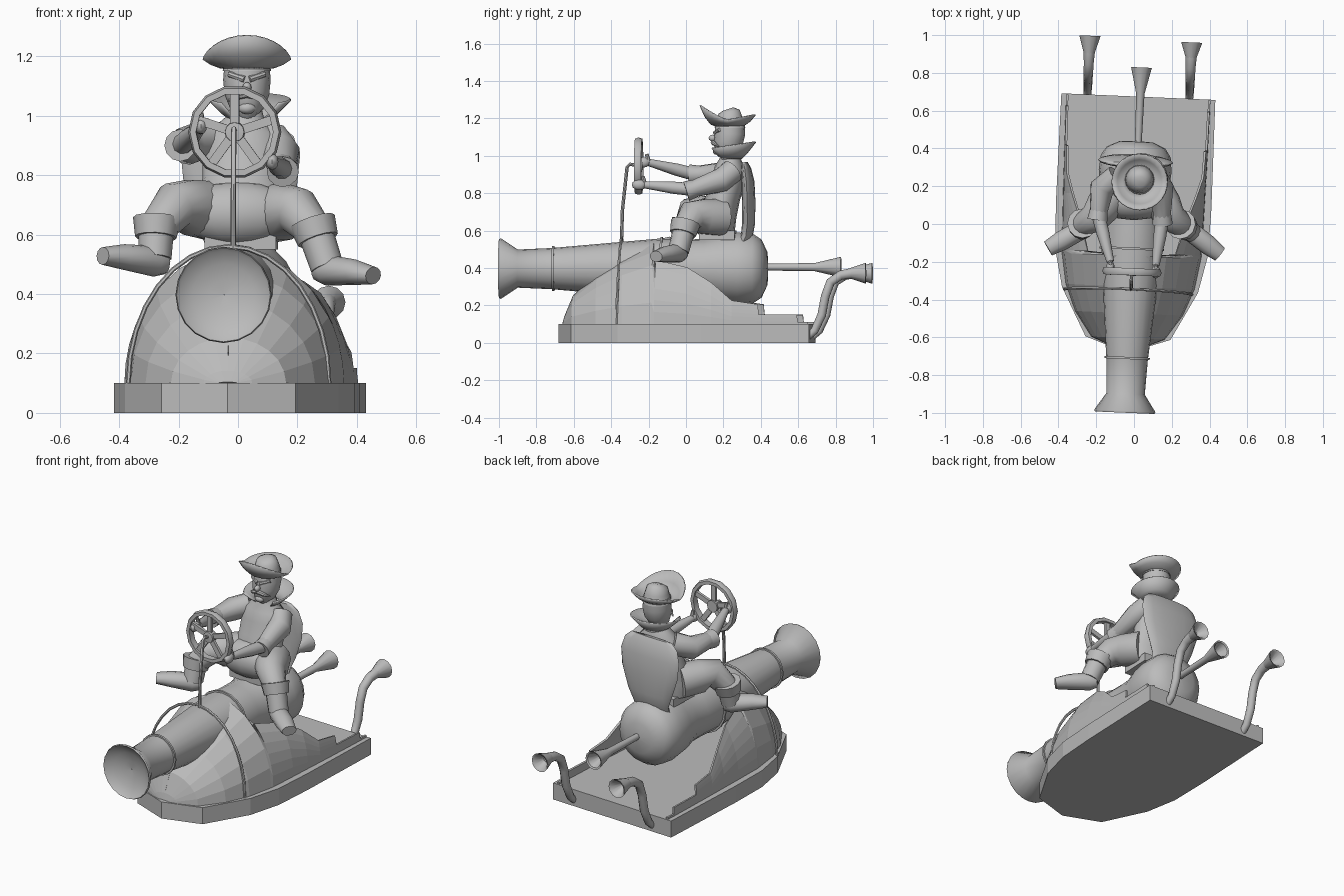
import bpy, bmesh, math
from math import sin, cos, pi, radians
from mathutils import Vector, Matrix

if "Cube" in bpy.data.objects:
    bpy.data.objects.remove(bpy.data.objects["Cube"])

grey = bpy.data.materials.new("plain grey")
grey.use_nodes = True
SHADE = (0.5, 0.5, 0.5, 1)
grey.diffuse_color = SHADE
grey.node_tree.nodes["Principled BSDF"].inputs["Base Color"].default_value = SHADE

# The vehicle sits slightly turned
TURN = Matrix.Translation((-0.006, 0, 0)) @ Matrix.Rotation(-0.043, 4, "Z")


def finish(name, bm, smooth=True, turn=False, thick=0, angle=40):
    bmesh.ops.remove_doubles(bm, verts=bm.verts, dist=0.0005)
    bmesh.ops.recalc_face_normals(bm, faces=bm.faces)
    if turn:
        bm.transform(TURN)
    me = bpy.data.meshes.new(name)
    bm.to_mesh(me)
    bm.free()
    me.materials.append(grey)
    ob = bpy.data.objects.new(name, me)
    bpy.context.collection.objects.link(ob)
    if thick:
        mod = ob.modifiers.new("thickness", "SOLIDIFY")
        mod.thickness, mod.offset = thick, 0
    if smooth:
        bpy.ops.object.select_all(action="DESELECT")
        ob.select_set(True)
        bpy.context.view_layer.objects.active = ob
        bpy.ops.object.shade_smooth_by_angle(angle=radians(angle))
    return ob


def loft(name, rings, closed=True, caps=True, **kw):
    bm = bmesh.new()
    rows = [[bm.verts.new(p) for p in ring] for ring in rings]
    n = len(rows[0])
    for a, b in zip(rows, rows[1:]):
        for i in range(n if closed else n - 1):
            j = (i + 1) % n
            bm.faces.new((a[i], a[j], b[j], b[i]))
    if caps and closed:
        bm.faces.new(rows[0][::-1])
        bm.faces.new(rows[-1])
    return finish(name, bm, **kw)


def tube(name, pts, radii, n=12, **kw):
    pts = [Vector(p) for p in pts]
    side, rings = None, []
    for i, p in enumerate(pts):
        t = (pts[min(i + 1, len(pts) - 1)] - pts[max(i - 1, 0)]).normalized()
        if side is None:
            side = t.cross(Vector((0, 0, 1)) if abs(t.z) < 0.8 else Vector((0, 1, 0)))
        side = (side - t * side.dot(t)).normalized()
        up = side.cross(t)
        r = radii[i] if isinstance(radii, (list, tuple)) else radii
        a, b = r if isinstance(r, tuple) else (r, r)
        rings.append([p + side * a * cos(k * 2 * pi / n) + up * b * sin(k * 2 * pi / n)
                      for k in range(n)])
    return loft(name, rings, **kw)


def lathe_y(name, profile, x, z, n=20, **kw):
    rings = [[(x + r * cos(k * 2 * pi / n), y, z + r * sin(k * 2 * pi / n)) for k in range(n)]
             for y, r in profile]
    return loft(name, rings, caps=False, **kw)


def ball(name, c, r, n=14, **kw):
    bm = bmesh.new()
    bmesh.ops.create_uvsphere(bm, u_segments=n, v_segments=n // 2 + 1, radius=1)
    bm.transform(Matrix.Translation(c) @ Matrix.Diagonal((*r, 1)))
    return finish(name, bm, **kw)


def box(name, c, s, rot=Matrix()):
    bm = bmesh.new()
    bmesh.ops.create_cube(bm, size=1)
    bm.transform(Matrix.Translation(c) @ rot @ Matrix.Diagonal((*s, 1)))
    return finish(name, bm, smooth=False, turn=True)


# Boat-shaped base
half = [(0.408, 0.675), (0.412, 0.1), (0.405, -0.15), (0.36, -0.35), (0.225, -0.605), (0, -0.683)]
outline = half + [(-x, y) for x, y in half[-2::-1]]
loft("base", [[(x, y, z) for x, y in outline] for z in (0, 0.1)], smooth=False, turn=True)

# Faceted hood that drops away into stepped side rails: y, half width, height, rim height
sections = [(-0.655, 0.03, 0.002, 1), (-0.645, 0.08, 0.04, 1), (-0.6, 0.19, 0.15, 1),
            (-0.47, 0.28, 0.27, 1), (-0.33, 0.335, 0.365, 1), (-0.17, 0.362, 0.44, 1),
            (-0.155, 0.364, 0.44, 0.34), (0.02, 0.368, 0.46, 0.3), (0.15, 0.37, 0.46, 0.22),
            (0.26, 0.372, 0.46, 0.125), (0.4, 0.374, 0.46, 0.105), (0.405, 0.374, 0.46, 0.05),
            (0.61, 0.376, 0.46, 0.05), (0.613, 0.376, 0.46, 0.012), (0.67, 0.376, 0.46, 0.012)]
for side, label in ((1, "left"), (-1, "right")):
    rows = []
    for y, w, h, rim in sections:
        top = math.asin(min(1, rim / h))
        rows.append([(side * w * cos(top * k / 6), y, 0.1 + h * sin(top * k / 6))
                     for k in range(7)])
    loft("hood_" + label, rows, closed=False, smooth=False, turn=True, thick=0.012)

# Cannon with dished muzzle, ring and swollen breech
lathe_y("cannon", [(-0.95, 0.001), (-0.954, 0.05), (-0.968, 0.105), (-0.99, 0.148), (-1, 0.158),
                   (-0.99, 0.162), (-0.9, 0.102), (-0.72, 0.11), (-0.15, 0.16), (0.0, 0.156),
                   (0.1, 0.158), (0.19, 0.182), (0.28, 0.193), (0.36, 0.185), (0.405, 0.155),
                   (0.435, 0.09), (0.44, 0.001)], 0, 0.397, turn=True, angle=60)
for y, r in ((-0.71, 0.12), (-0.13, 0.17)):
    lathe_y("cannon_ring", [(y - 0.006, r - 0.02), (y - 0.006, r), (y + 0.006, r),
                            (y + 0.006, r - 0.02)], 0, 0.397, turn=True)

# Exhaust horns: one from the breech, two from the stern
lathe_y("middle_horn", [(0.42, 0.018), (0.69, 0.022), (0.83, 0.055), (0.825, 0.045),
                        (0.74, 0.012), (0.74, 0.001)], 0.01, 0.405, 12, turn=True)
for s, label in ((1, "left"), (-1, "right")):
    x, back = s * 0.27, -0.006 * s
    tube("pipe_" + label, [(x, 0.66, 0.03), (x, 0.7, 0.065), (x, 0.738, 0.15), (x, 0.757, 0.25),
                           (x, 0.785, 0.325), (x, 0.84, 0.362), (x, 0.9, 0.372)],
         [0.02, 0.022, 0.024, 0.024, 0.025, 0.026, 0.03], 10, turn=True)
    lathe_y("pipe_mouth_" + label, [(0.89, 0.028), (0.98 + back, 0.056), (0.975 + back, 0.045),
                                    (0.92, 0.015), (0.92, 0.001)], x, 0.372, 12, turn=True)

# Hoop over the hood, steering column and wheel
tube("hoop", [(-0.01 + 0.338 * cos(k * pi / 16), -0.36 + 0.015 * sin(k * pi / 16),
               0.1 + 0.46 * sin(k * pi / 16)) for k in range(17)], 0.008, 6, turn=True)
tube("steering_column", [(0.005, -0.345, 0.55), (0.005, -0.34, 0.71), (0.005, -0.315, 0.94),
                         (0.005, -0.3, 0.955), (0.005, -0.24, 0.945)], 0.009, 8, turn=True)
lathe_y("wheel_rim", [(-0.272, 0.13), (-0.272, 0.15), (-0.253, 0.157), (-0.234, 0.15),
                      (-0.234, 0.13), (-0.272, 0.13)], 0.006, 0.945, 14, turn=True)
lathe_y("wheel_hub", [(-0.275, 0.001), (-0.272, 0.032), (-0.235, 0.035), (-0.235, 0.001)],
        0.006, 0.945, 12, turn=True)
for k in range(5):
    a = pi / 2 + k * 2 * pi / 5
    box("wheel_spoke", (0.006 + 0.08 * cos(a), -0.253, 0.945 + 0.08 * sin(a)),
        (0.11, 0.016, 0.03), rot=Matrix.Rotation(-a, 4, "Y"))

# Saddle and curved seat back
box("saddle", (0.01, 0.17, 0.575), (0.24, 0.19, 0.05))
tube("seat_back", [(0.0, 0.29, 0.5), (0.0, 0.325, 0.57), (0.0, 0.335, 0.64), (0.0, 0.335, 0.76),
                   (0.0, 0.332, 0.86), (0.0, 0.322, 0.93), (0.0, 0.315, 0.965)],
     [(0.12, 0.03), (0.12, 0.032), (0.15, 0.035), (0.19, 0.036), (0.2, 0.034), (0.18, 0.026),
      (0.14, 0.014)], 16, turn=True, angle=60)

# Rider's coat
tube("coat", [(0.01, 0.17, 0.59), (0.01, 0.17, 0.68), (0.015, 0.2, 0.78), (0.02, 0.225, 0.87),
              (0.02, 0.235, 0.94), (0.025, 0.235, 0.99), (0.03, 0.23, 1.03)],
     [(0.15, 0.09), (0.17, 0.1), (0.135, 0.09), (0.14, 0.09), (0.12, 0.08), (0.065, 0.055),
      (0.05, 0.045)], 16, angle=60)
ball("lap", (0.0, 0.12, 0.67), (0.2, 0.1, 0.108))

# Arms with cuffs and hands on the wheel
arms = {"right": [(-0.09, 0.25, 0.93), (-0.17, 0.19, 0.9), (-0.19, 0.05, 0.9), (-0.125, -0.2, 0.965)],
        "left": [(0.11, 0.25, 0.92), (0.145, 0.19, 0.87), (0.15, 0.03, 0.82), (0.115, -0.22, 0.845)]}
for label, pts in arms.items():
    sh, mid, el, hand = [Vector(p) for p in pts]
    tube("sleeve_" + label, [sh, mid, el], [0.065, 0.066, 0.045], 12, angle=60)
    d = (el - mid).normalized()
    tube("sleeve_cuff_" + label, [el - d * 0.03, el + d * 0.03], [0.046, 0.054], 12)
    tube("forearm_" + label, [el, el.lerp(hand, 0.4), hand], [0.036, 0.034, 0.02], 10)
    ball("hand_" + label, hand + Vector((0, -0.03, 0)), (0.022, 0.04, 0.028), 10)
    tube("thumb_" + label, [hand, hand + Vector((0, -0.01, 0.045))], [0.014, 0.009], 8)

# Legs, boot cuffs and boots: hip, knee, cuff, ankle, toe
legs = {"right": [(-0.09, 0.19, 0.68), (-0.21, 0.03, 0.7), (-0.275, -0.005, 0.62),
                  (-0.28, -0.03, 0.52), (-0.455, -0.13, 0.528)],
        "left": [(0.1, 0.19, 0.67), (0.2, 0.03, 0.68), (0.26, -0.01, 0.61),
                 (0.3, -0.04, 0.49), (0.455, -0.16, 0.462)]}
for label, pts in legs.items():
    hip, knee, cuff, ankle, toe = [Vector(p) for p in pts]
    tube("thigh_" + label, [hip, hip.lerp(knee, 0.6), knee, cuff],
         [0.1, 0.095, 0.08, 0.06], 14, angle=70)
    d = (ankle - cuff).normalized()
    tube("boot_cuff_" + label, [cuff - d * 0.035, cuff + d * 0.03], [0.08, 0.07], 12)
    tube("boot_shaft_" + label, [cuff, ankle], [0.06, 0.056], 12)
    heel = ankle + (ankle - toe).normalized() * 0.04 - Vector((0, 0, 0.01))
    tube("boot_foot_" + label, [heel, ankle - Vector((0, 0, 0.01)), ankle.lerp(toe, 0.6), toe],
         [(0.035, 0.042), (0.052, 0.052), (0.052, 0.043), (0.042, 0.03)], 12, angle=50)

# Head and face
HX, HY = 0.03, 0.235
tube("head", [(HX, HY - 0.01, 1.0), (HX, HY - 0.02, 1.02), (HX, HY - 0.01, 1.07),
              (HX, HY, 1.12), (HX, HY, 1.18)],
     [(0.03, 0.04), (0.055, 0.062), (0.075, 0.078), (0.08, 0.082), (0.075, 0.078)], 16, angle=60)
ball("nose", (HX, HY - 0.092, 1.095), (0.016, 0.022, 0.018), 10)
ball("chin", (HX, HY - 0.07, 1.025), (0.03, 0.022, 0.02), 10)
for s, label in ((1, "left"), (-1, "right")):
    tube("moustache_" + label, [(HX, HY - 0.09, 1.073), (HX + s * 0.035, HY - 0.085, 1.065),
                                (HX + s * 0.065, HY - 0.06, 1.05)], [0.013, 0.012, 0.003], 8)
    tube("brow_" + label, [(HX + s * 0.008, HY - 0.08, 1.122), (HX + s * 0.06, HY - 0.055, 1.14)],
         [0.012, 0.01], 8)

# Flared collar, open at the front and pointed at the back
arc = [radians(-45 + 270 * k / 20) for k in range(21)]
loft("collar", [[(HX + 0.01 + r * cos(a), HY + r * sin(a), z + lift * (1 + sin(a)) / 2)
                 for a in arc] for r, z, lift in ((0.06, 0.985, 0), (0.09, 1.0, 0.015),
                                                  (0.137, 1.035, 0.04))],
     closed=False, thick=0.008)

# Hat: tall front flap, smaller rear turn-up, rounded crown
def brim_lift(a):
    front, back = max(0, -sin(a)), max(0, sin(a))
    return 0.032 + 0.078 * front ** 1.3 + 0.028 * back


turns = [2 * pi * k / 28 for k in range(28)]
loft("hat_brim", [[(HX + r * cos(a), HY - 0.012 + r * sin(a), 1.16 + f * brim_lift(a)) for a in turns]
                  for r, f in ((0.065, 0), (0.09, 0.1), (0.12, 0.45), (0.147, 1))],
     caps=False, thick=0.008, angle=60)
tube("hat_crown", [(HX, HY, 1.15), (HX, HY, 1.2), (HX, HY - 0.005, 1.235), (HX, HY - 0.01, 1.25)],
     [0.082, 0.068, 0.058, 0.03], 16, angle=50)
